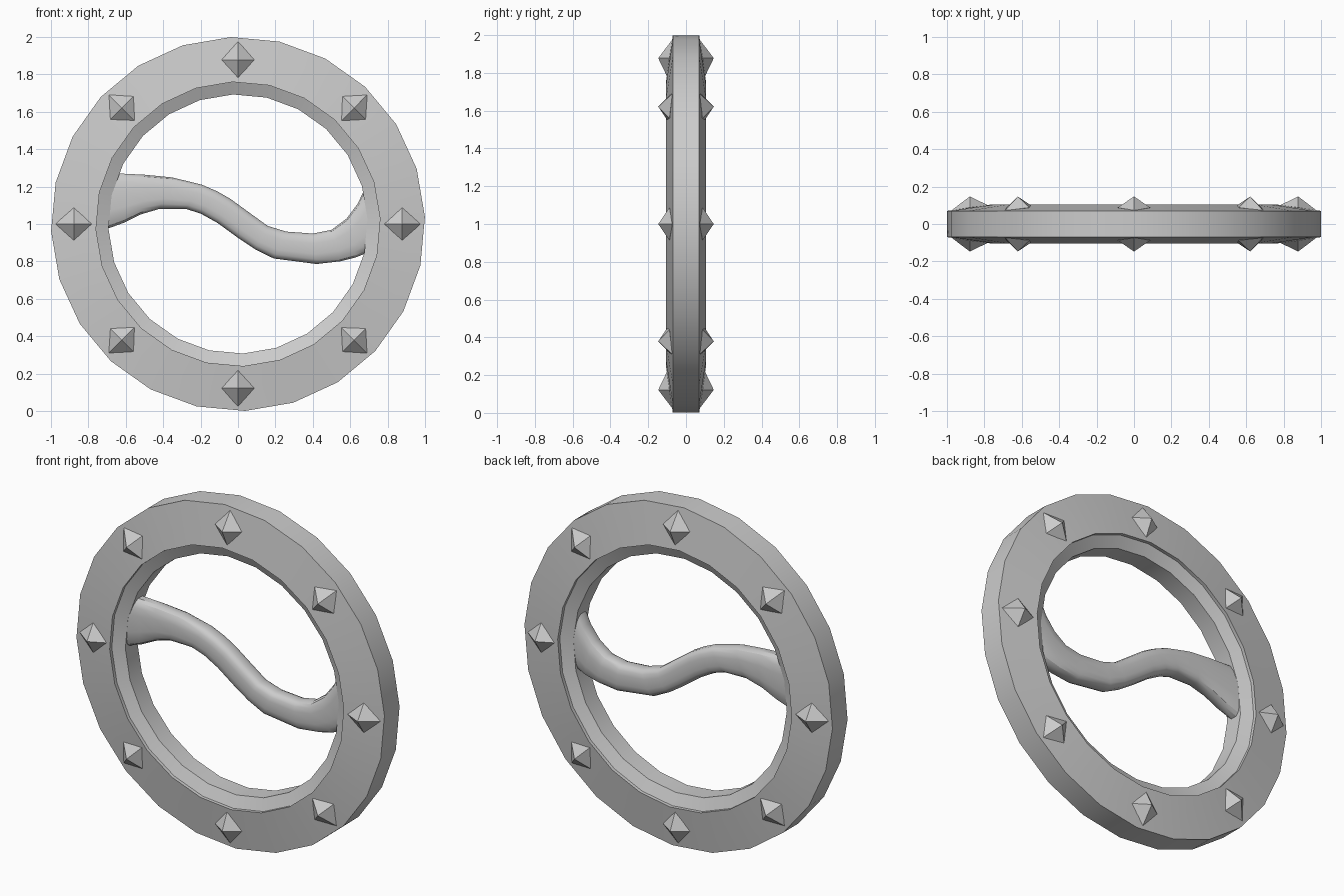
import bpy, bmesh
from math import sin, cos, radians, copysign

if "Cube" in bpy.data.objects:
    bpy.data.objects.remove(bpy.data.objects["Cube"])

CENTRE_Z = 1.0


def make_object(name, verts, faces, smooth=True):
    mesh = bpy.data.meshes.new(name)
    mesh.from_pydata(verts, [], faces)
    bm = bmesh.new()
    bm.from_mesh(mesh)
    bmesh.ops.recalc_face_normals(bm, faces=bm.faces)
    bm.to_mesh(mesh)
    bm.free()
    obj = bpy.data.objects.new(name, mesh)
    bpy.context.collection.objects.link(obj)
    if smooth:
        bpy.ops.object.select_all(action='DESELECT')
        obj.select_set(True)
        bpy.context.view_layer.objects.active = obj
        bpy.ops.object.shade_smooth_by_angle(angle=radians(32))
    return obj


def bridge(rows, cols, wrap):
    """Quads joining consecutive loops of points."""
    last = rows if wrap else rows - 1
    return [(i * cols + j, i * cols + (j + 1) % cols,
             ((i + 1) % rows) * cols + (j + 1) % cols, ((i + 1) % rows) * cols + j)
            for i in range(last) for j in range(cols)]


# Outer ring: a (radius, y) profile turned around the y axis in 24 steps
half = [(1.0, -0.07), (0.76, -0.105), (0.76, -0.085), (0.693, -0.055)]
profile = half + [(r, -y) for r, y in reversed(half)]
SIDES = 24
verts = []
for i in range(SIDES):
    a = radians(2.2 + 360 / SIDES * i)
    verts += [(r * cos(a), y, CENTRE_Z + r * sin(a)) for r, y in profile]
make_object("outer_ring", verts, bridge(SIDES, len(profile), True))

# Wavy crossbar: rounded sections between top-edge and bottom-edge points
sections = [
    (-0.68, 1.275, -0.72, 0.965), (-0.60, 1.27, -0.61, 1.005),
    (-0.50, 1.265, -0.52, 1.05), (-0.35, 1.25, -0.42, 1.08),
    (-0.19, 1.21, -0.28, 1.08), (-0.11, 1.175, -0.20, 1.055),
    (-0.04, 1.135, -0.11, 1.005), (0.07, 1.055, 0.0, 0.925),
    (0.16, 0.99, 0.09, 0.865), (0.26, 0.96, 0.19, 0.815),
    (0.40, 0.95, 0.42, 0.785), (0.50, 0.97, 0.55, 0.80),
    (0.58, 1.03, 0.63, 0.82), (0.64, 1.11, 0.68, 0.84),
    (0.69, 1.22, 0.72, 0.86),
]
SEG, HALF_Y = 16, 0.055
verts = []
for xt, zt, xb, zb in sections:
    for j in range(SEG):
        a = radians(360 / SEG * (j + 0.5))
        u = copysign(abs(cos(a)) ** 0.65, cos(a))
        v = copysign(abs(sin(a)) ** 0.65, sin(a))
        t = (1 + v) / 2
        verts.append((xb + (xt - xb) * t, HALF_Y * u, zb + (zt - zb) * t))
n = len(sections)
caps = [tuple(range(SEG)), tuple(range((n - 1) * SEG, n * SEG))]
make_object("wavy_crossbar", verts, bridge(n, SEG, False) + caps)


# Studs: kite-based pyramids seated on the sloping ring faces
def stud(name, angle, side):
    a = radians(angle)
    # (radial, tangential, depth): outer, left, inner, right, tip, buried root
    local = [(0.977, 0, 0.072), (0.878, 0.087, 0.088), (0.78, 0, 0.10),
             (0.878, -0.087, 0.088), (0.878, 0, 0.147), (0.878, 0, 0.04)]
    pts = [(r * cos(a) - t * sin(a), side * d, CENTRE_Z + r * sin(a) + t * cos(a))
           for r, t, d in local]
    faces = [(i, (i + 1) % 4, tip) for tip in (4, 5) for i in range(4)]
    make_object(name, pts, faces, smooth=False)


for label, side in (("front", -1), ("back", 1)):
    for k in range(8):
        stud(f"{label}_stud_{k + 1}", 45 * k, side)
